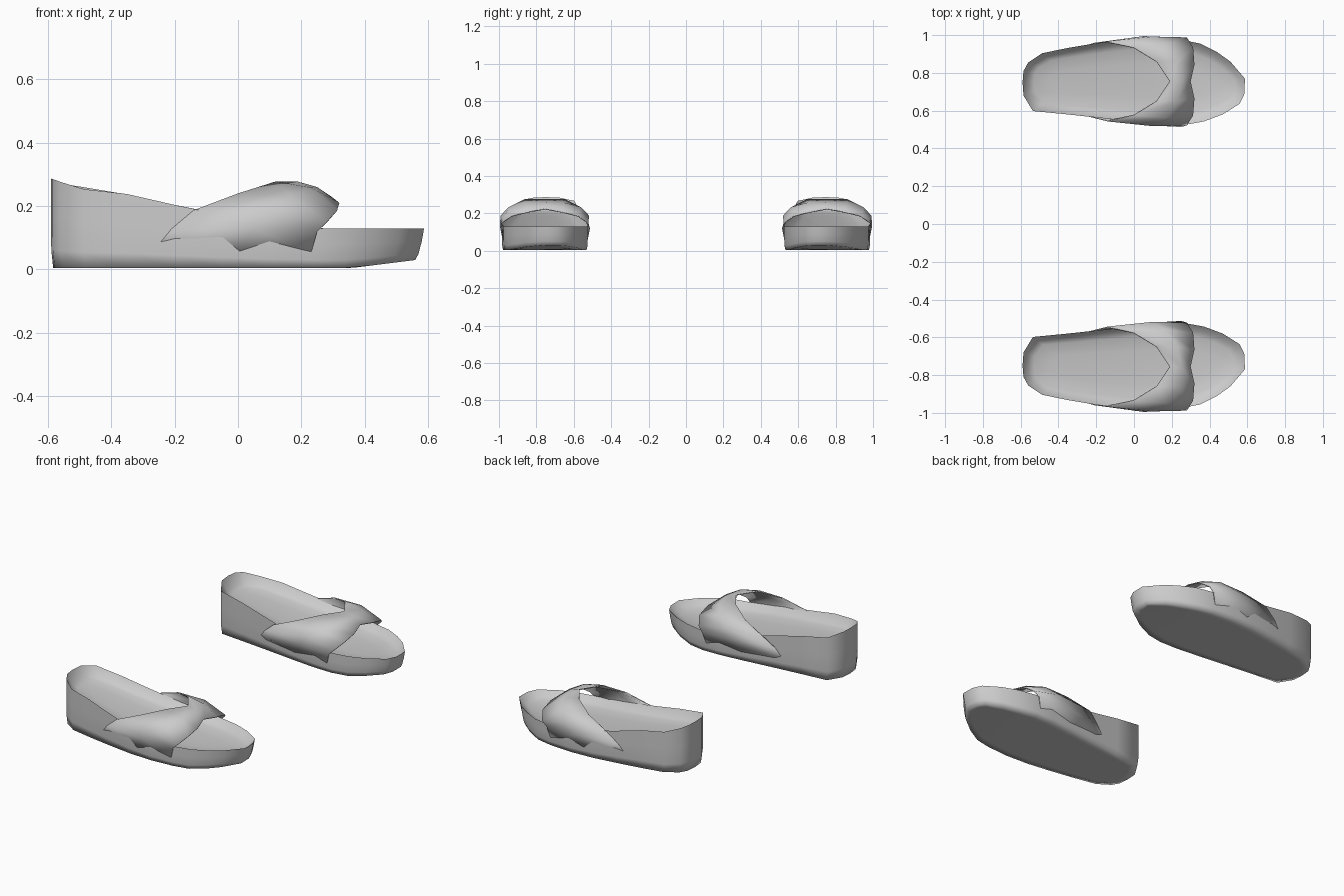
import bpy
import bmesh

if "Cube" in bpy.data.objects:
    bpy.data.objects.remove(bpy.data.objects["Cube"])

CENTRE_Y = 0.755


def make_material(name, rgb):
    mat = bpy.data.materials.new(name)
    mat.use_nodes = True
    mat.diffuse_color = (*rgb, 1)
    mat.node_tree.nodes["Principled BSDF"].inputs["Base Color"].default_value = (*rgb, 1)
    return mat


grey = make_material("plain grey", (0.6, 0.6, 0.6))


def lookup(profile, x):
    """Value of a profile at x."""
    for (x0, z0), (x1, z1) in zip(profile, profile[1:]):
        if x <= x1:
            t = max(0, (x - x0) / (x1 - x0))
            return z0 + t * (z1 - z0)
    return profile[-1][1]


def cap(bm, loop):
    """Close a ring with strips running across it."""
    n = len(loop)
    for i in range(n // 2):
        corners = [loop[i], loop[i + 1], loop[n - i - 1], loop[-i]]
        bm.faces.new(list(dict.fromkeys(corners)))


def loft(name, rows, closed, thickness=0):
    """Skin rows of points, then mirror across the middle to make the pair."""
    bm = bmesh.new()
    grid = [[bm.verts.new(p) for p in row] for row in rows]
    count = len(grid[0])
    for a, b in zip(grid, grid[1:]):
        for i in range(count if closed else count - 1):
            j = (i + 1) % count
            bm.faces.new((a[i], a[j], b[j], b[i]))
    if closed:
        cap(bm, grid[0])
        cap(bm, grid[-1])
        bmesh.ops.recalc_face_normals(bm, faces=bm.faces)
    mesh = bpy.data.meshes.new(name)
    bm.to_mesh(mesh)
    bm.free()
    mesh.materials.append(grey)
    obj = bpy.data.objects.new(name, mesh)
    bpy.context.collection.objects.link(obj)
    bpy.ops.object.select_all(action="DESELECT")
    obj.select_set(True)
    bpy.context.view_layer.objects.active = obj
    bpy.ops.object.shade_smooth_by_angle(angle=1.95)
    if thickness:
        solid = obj.modifiers.new("thickness", "SOLIDIFY")
        solid.thickness = thickness
        solid.offset = -1
    mirror = obj.modifiers.new("pair", "MIRROR")
    mirror.use_axis = (False, True, False)


# Sole: outline seen from above, counter-clockwise from the heel
outline = [(-0.59, 0.75), (-0.585, 0.68), (-0.535, 0.598), (-0.37, 0.582), (-0.2, 0.564),
           (0, 0.541), (0.15, 0.527), (0.27, 0.525), (0.37, 0.543), (0.47, 0.58),
           (0.56, 0.637), (0.585, 0.69), (0.587, 0.77), (0.51, 0.86), (0.44, 0.91),
           (0.35, 0.955), (0.25, 0.975), (0.1, 0.985), (-0.05, 0.978), (-0.2, 0.957),
           (-0.35, 0.932), (-0.487, 0.904), (-0.56, 0.855), (-0.585, 0.81)]
rim = [(-0.59, 0.287), (-0.5, 0.255), (-0.35, 0.238), (-0.14, 0.19), (0.1, 0.145), (0.25, 0.13), (0.6, 0.13)]
insole = [(-0.59, 0.225), (-0.4, 0.195), (-0.15, 0.15), (0.15, 0.105), (0.3, 0.093), (0.6, 0.1)]
base = [(-0.59, 0.005), (0.36, 0.005), (0.56, 0.03)]


def ring(inset, height, toe_pull=0):
    """Outline moved inwards, with height given by a function of x."""
    points = []
    for x, y in outline:
        px = x * (1 - inset / 0.59) - toe_pull * max(0, x)
        py = CENTRE_Y + (y - CENTRE_Y) * (1 - inset / 0.23)
        points.append((px, py, height(px)))
    return points


def blend(t):
    return lambda x: lookup(base, x) * (1 - t) + lookup(rim, x) * t


rows = [ring(0.12, blend(0)), ring(0.05, blend(0)),
        ring(0.007, blend(0), 0.035), ring(0.001, blend(0.2), 0.028),
        ring(0, blend(0.6), 0.012), ring(0, blend(1))]
for inset, drop in ((0.03, -0.004), (0.06, 0.006), (0.14, 0.012)):
    rows.append(ring(inset, lambda x, d=drop: lookup(insole, x) - d))
loft("sole", rows, True)

# Strap: back edge, crown and front edge, from the side up to the top.
# The lower rows give the distance outside the sole, the upper ones that from the centre line.
lower = [[(-0.27, -0.004, 0.055), (0, -0.002, 0.05), (0.23, -0.002, 0.05)],
         [(-0.21, 0.004, 0.128), (0.05, 0.012, 0.13), (0.25, 0.012, 0.12)]]
upper = [[(-0.14, 0.212, 0.187), (0.1, 0.237, 0.188), (0.28, 0.233, 0.15)],
         [(0, 0.18, 0.24), (0.17, 0.193, 0.234), (0.313, 0.18, 0.188)],
         [(0.12, 0.105, 0.278), (0.23, 0.105, 0.258), (0.32, 0.09, 0.21)],
         [(0.19, 0, 0.277), (0.25, 0, 0.26), (0.3, 0, 0.226)]]
edges = {-1: outline[:12], 1: outline[:11:-1]}


def side(sign):
    hugging = [[(x, lookup(edges[sign], x) + sign * d, z) for x, d, z in row] for row in lower]
    return hugging + [[(x, CENTRE_Y + sign * d, z) for x, d, z in row] for row in upper]


# Rows run from the outer side to the inner one, wound so that the outside faces up
strap_rows = side(1) + side(-1)[-2::-1]
loft("crossed_strap", [row[::-1] for row in strap_rows], False, 0.006)
